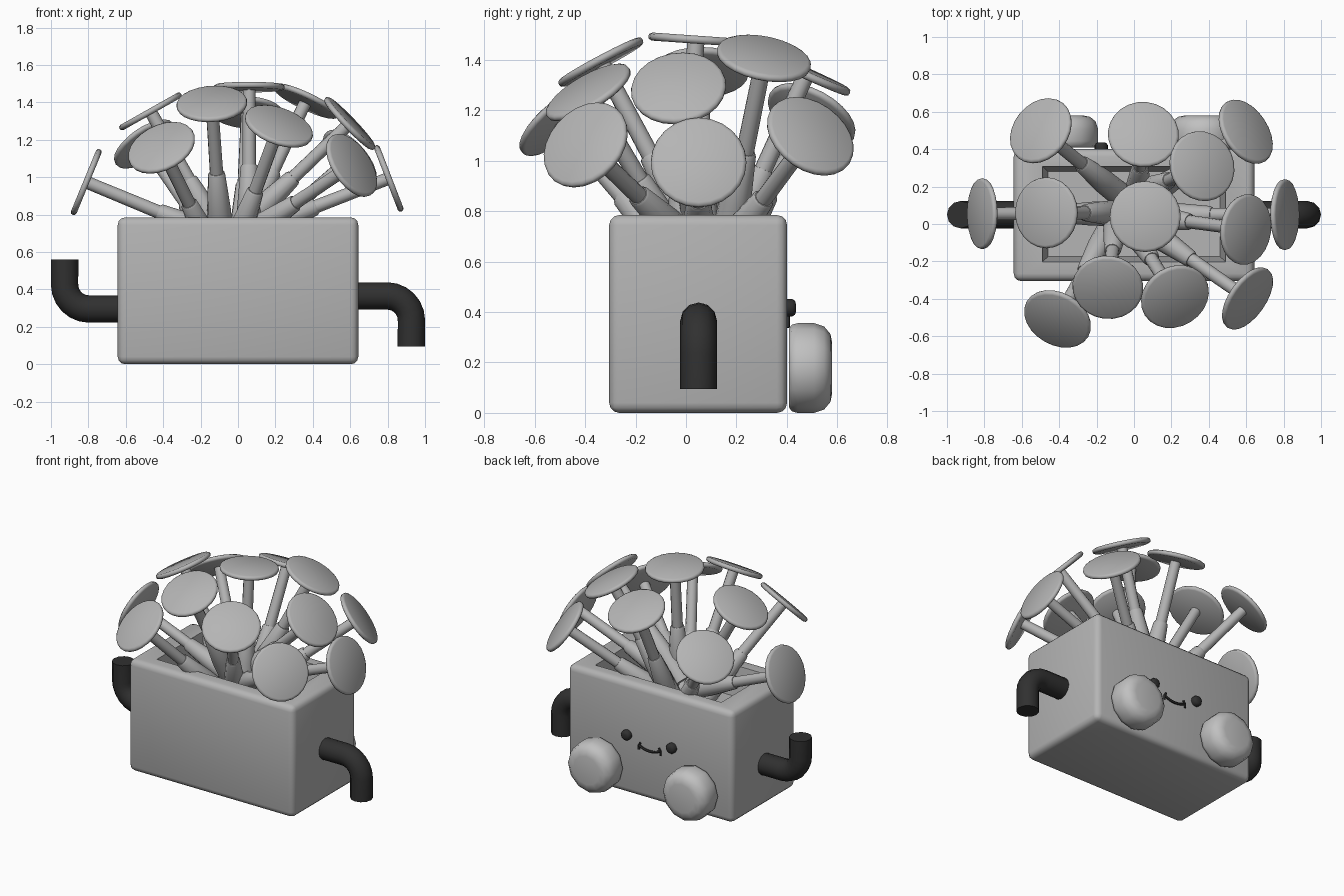
import bpy, bmesh, math
from mathutils import Vector

if "Cube" in bpy.data.objects:
    bpy.data.objects.remove(bpy.data.objects["Cube"])


def material(name, v):
    m = bpy.data.materials.new(name)
    m.diffuse_color = (v, v, v, 1)
    m.use_nodes = True
    m.node_tree.nodes["Principled BSDF"].inputs["Base Color"].default_value = m.diffuse_color
    return m


GREY = material("mid_grey", 0.46)
LIGHT = material("light_grey", 0.53)
DARK = material("charcoal", 0.03)


def finish(ob, mat, angle=40):
    ob.data.materials.clear()
    ob.data.materials.append(mat)
    bpy.ops.object.select_all(action='DESELECT')
    ob.select_set(True)
    bpy.context.view_layer.objects.active = ob
    bpy.ops.object.shade_smooth_by_angle(angle=math.radians(angle))
    return ob


def from_bmesh(name, bm, mat, angle=40):
    bmesh.ops.recalc_face_normals(bm, faces=bm.faces)
    me = bpy.data.meshes.new(name)
    bm.to_mesh(me)
    bm.free()
    ob = bpy.data.objects.new(name, me)
    bpy.context.collection.objects.link(ob)
    return finish(ob, mat, angle)


def lathe(name, profile, origin, axis, sides, mat, angle=40):
    """Revolve (radius, height) points round an axis and cap both ends."""
    bm = bmesh.new()
    q = Vector(axis).normalized().to_track_quat('Z', 'Y')
    rings = []
    for r, h in profile:
        rings.append([bm.verts.new(Vector(origin) + q @ Vector((
            r * math.cos(2 * math.pi * i / sides),
            r * math.sin(2 * math.pi * i / sides), h))) for i in range(sides)])
    for a, b in zip(rings, rings[1:]):
        for i in range(sides):
            j = (i + 1) % sides
            bm.faces.new((a[i], a[j], b[j], b[i]))
    bm.faces.new(rings[0])
    bm.faces.new(rings[-1])
    return from_bmesh(name, bm, mat, angle)


def tube(name, points, radius, mat, res=4):
    cu = bpy.data.curves.new(name, 'CURVE')
    cu.dimensions = '3D'
    cu.bevel_depth = radius
    cu.bevel_resolution = res
    cu.use_fill_caps = True
    sp = cu.splines.new('POLY')
    sp.points.add(len(points) - 1)
    for p, co in zip(sp.points, points):
        p.co = (*co, 1)
    ob = bpy.data.objects.new(name, cu)
    bpy.context.collection.objects.link(ob)
    bpy.ops.object.select_all(action='DESELECT')
    ob.select_set(True)
    bpy.context.view_layer.objects.active = ob
    bpy.ops.object.convert(target='MESH')
    return finish(bpy.context.view_layer.objects.active, mat)


# Planter box with rounded edges and a sunken top
bm = bmesh.new()
bmesh.ops.create_cube(bm, size=1)
for v in bm.verts:
    v.co = (v.co.x * 1.286, v.co.y * 0.706 + 0.048, (v.co.z + 0.5) * 0.785)
bmesh.ops.bevel(bm, geom=bm.edges[:], offset=0.04, segments=3, profile=0.5,
                affect='EDGES')
top = max(bm.faces, key=lambda f: (round(f.calc_center_median().z, 4), f.calc_area()))
for hx, hy, z in ((0.49, 0.255, 0.785), (0.46, 0.228, 0.58)):
    res = bmesh.ops.extrude_face_region(bm, geom=[top])
    new = [g for g in res["geom"] if isinstance(g, bmesh.types.BMFace)][0]
    if top.is_valid:
        bmesh.ops.delete(bm, geom=[top], context='FACES_ONLY')
    for v in new.verts:
        v.co = (math.copysign(hx, v.co.x), 0.053 + math.copysign(hy, v.co.y - 0.05), z)
    top = new
from_bmesh("planter_box", bm, GREY)

# Mushroom-like stalks: cap centre and cap normal
stalks = [
    ((-0.50, 0.50, 1.18), (-0.52, 0.42, 0.75)),
    ((0.05, 0.48, 1.35), (0.04, 0.41, 0.91)),
    ((0.60, 0.495, 1.10), (0.67, 0.44, 0.59)),
    ((0.365, 0.31, 1.41), (0.42, 0.18, 0.89)),
    ((-0.815, 0.055, 0.975), (-0.92, 0.0, 0.38)),
    ((-0.47, 0.06, 1.355), (-0.49, 0.0, 0.87)),
    ((0.06, 0.04, 1.485), (0.0, 0.07, 1.0)),
    ((0.60, -0.03, 1.29), (0.72, -0.10, 0.69)),
    ((0.81, 0.05, 0.995), (0.93, 0.0, 0.36)),
    ((-0.14, -0.34, 1.395), (-0.06, -0.47, 0.88)),
    ((0.22, -0.39, 1.275), (0.30, -0.48, 0.82)),
    ((0.61, -0.40, 1.065), (0.72, -0.50, 0.48)),
    ((-0.41, -0.51, 1.16), (-0.35, -0.61, 0.71)),
]
for i, (c, n) in enumerate(stalks, 1):
    lathe(f"cap_{i}", [(0.175, -0.02), (0.187, -0.014), (0.19, -0.004),
                       (0.187, 0.006), (0.175, 0.012)], c, n, 24, GREY, 50)
    lathe(f"stem_{i}", [(0.036, -0.46), (0.034, -0.015)], c, n, 12, GREY)
    lathe(f"stem_base_{i}", [(0.066, -0.85), (0.064, -0.64), (0.046, -0.43),
                             (0.040, -0.42)], c, n, 12, GREY)

# Bent pipe arms: left turns up, right turns down
for name, sx, z0, up, end in (("left_arm", -1, 0.295, 1, 0.56),
                              ("right_arm", 1, 0.365, -1, 0.095)):
    r = 0.13
    pts = [(sx * 0.645, 0.05, z0)]
    for k in range(7):
        a = math.pi / 2 * k / 6
        pts.append((sx * (0.927 - r + r * math.sin(a)), 0.05,
                    z0 + up * r * (1 - math.cos(a))))
    pts.append((sx * 0.927, 0.05, end))
    tube(name, pts, 0.073, DARK)

# Feet and eyes on the back face
for side, sx in (("left", -1), ("right", 1)):
    lathe(f"{side}_foot", [(0.155, 0.0), (0.172, 0.012), (0.178, 0.035), (0.178, 0.10),
                           (0.165, 0.14), (0.135, 0.165), (0.10, 0.172)],
          (sx * 0.37, 0.408, 0.178), (0, 1, 0), 12, LIGHT, 60)
    lathe(f"{side}_eye", [(0.035, 0.0), (0.035, 0.022), (0.027, 0.034), (0.012, 0.038)],
          (sx * 0.175, 0.399, 0.417), (0, 1, 0), 16, DARK, 60)
    # Short cheek stroke at the end of the smile
    tube(f"{side}_cheek", [(sx * 0.072, 0.404, 0.388), (sx * 0.085, 0.404, 0.365),
                           (sx * 0.085, 0.404, 0.338)], 0.008, DARK, 1)

# Smile
tube("smile", [(x, 0.404, 0.345 + 3.2 * x * x) for x in
               [-0.085 + 0.17 * k / 8 for k in range(9)]], 0.009, DARK, 1)
